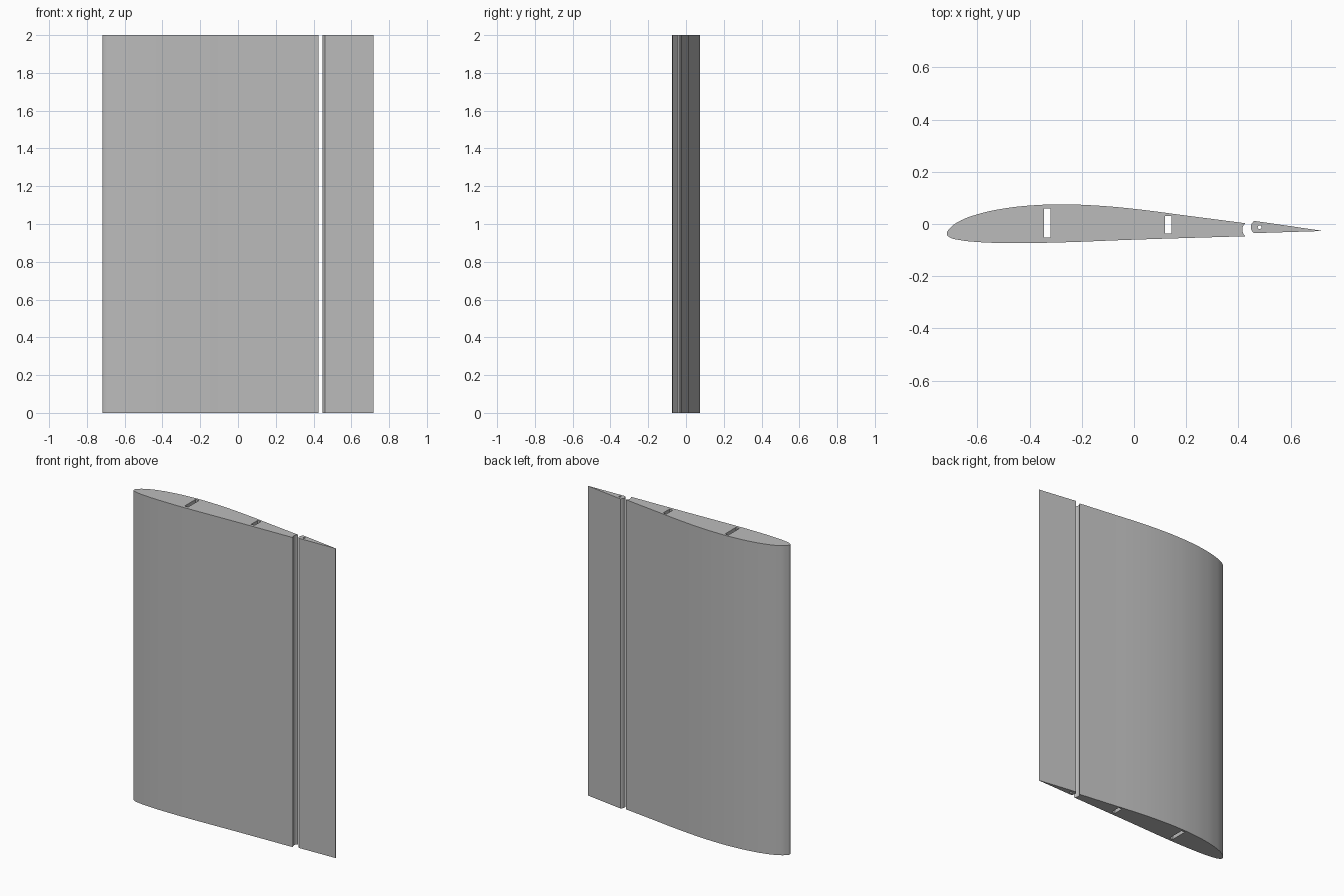
import bpy
import bmesh
import math

HEIGHT = 2.0

cube = bpy.data.objects.get("Cube")
if cube:
    bpy.data.objects.remove(cube, do_unlink=True)

grey = bpy.data.materials.new("plain grey")
grey.use_nodes = True
grey.diffuse_color = (0.5, 0.5, 0.5, 1)
grey.node_tree.nodes["Principled BSDF"].inputs["Base Color"].default_value = (0.5, 0.5, 0.5, 1)


def add_loop(curve, points, corners):
    """Closed Bezier outline; points listed in corners stay sharp."""
    spline = curve.splines.new("BEZIER")
    spline.bezier_points.add(len(points) - 1)
    spline.use_cyclic_u = True
    for i, (bp, (x, y)) in enumerate(zip(spline.bezier_points, points)):
        bp.co = (x, y, 0)
        kind = "VECTOR" if i in corners else "AUTO"
        bp.handle_left_type = bp.handle_right_type = kind


def rectangle(x0, x1, y0, y1):
    return [(x0, y0), (x1, y0), (x1, y1), (x0, y1)]


def circle(cx, cy, r, n=24):
    return [(cx + r * math.cos(math.tau * i / n), cy + r * math.sin(math.tau * i / n))
            for i in range(n)]


def extrude_section(name, loops):
    """Fill the outline, leaving inner loops open, and extrude it upright."""
    curve = bpy.data.curves.new(name, "CURVE")
    curve.dimensions = "2D"
    curve.fill_mode = "BOTH"
    curve.resolution_u = 8
    curve.extrude = HEIGHT / 2
    for points, corners in loops:
        add_loop(curve, points, corners)
    obj = bpy.data.objects.new(name, curve)
    bpy.context.collection.objects.link(obj)
    bpy.ops.object.select_all(action="DESELECT")
    obj.select_set(True)
    bpy.context.view_layer.objects.active = obj
    bpy.ops.object.convert(target="MESH")
    obj = bpy.context.object
    bm = bmesh.new()
    bm.from_mesh(obj.data)
    bmesh.ops.remove_doubles(bm, verts=bm.verts, dist=0.00005)
    bmesh.ops.translate(bm, verts=bm.verts, vec=(0, 0, HEIGHT / 2))
    bmesh.ops.recalc_face_normals(bm, faces=bm.faces)
    bm.to_mesh(obj.data)
    bm.free()
    obj.data.materials.clear()
    obj.data.materials.append(grey)
    bpy.ops.object.shade_smooth_by_angle(angle=math.radians(30))
    return obj


# Main wing: upper skin, rounded nose, lower skin, hollowed rear edge
wing = [(0.426, 0.003), (0.21, 0.031), (0, 0.058), (-0.15, 0.071), (-0.27, 0.075),
        (-0.38, 0.072), (-0.5, 0.059), (-0.6, 0.037), (-0.67, 0.01), (-0.706, -0.017),
        (-0.717, -0.039), (-0.702, -0.053), (-0.67, -0.061), (-0.6, -0.069),
        (-0.45, -0.073), (-0.3, -0.071), (0, -0.06), (0.426, -0.047),
        (0.418, -0.035), (0.415, -0.022), (0.418, -0.008)]
front_slot = rectangle(-0.345, -0.32, -0.052, 0.06)
rear_slot = rectangle(0.119, 0.144, -0.036, 0.03)
square = range(4)
extrude_section("main_wing", [(wing, (0, 17)), (front_slot, square), (rear_slot, square)])

# Hinged flap: rounded nose, thin tail and a hinge pin hole
flap = [(0.717, -0.0255), (0.46, 0.012), (0.451, 0.001), (0.448, -0.012),
        (0.451, -0.025), (0.46, -0.035), (0.717, -0.027)]
extrude_section("flap", [(flap, (0, 1, 5, 6)), (circle(0.481, -0.012, 0.007), ())])
